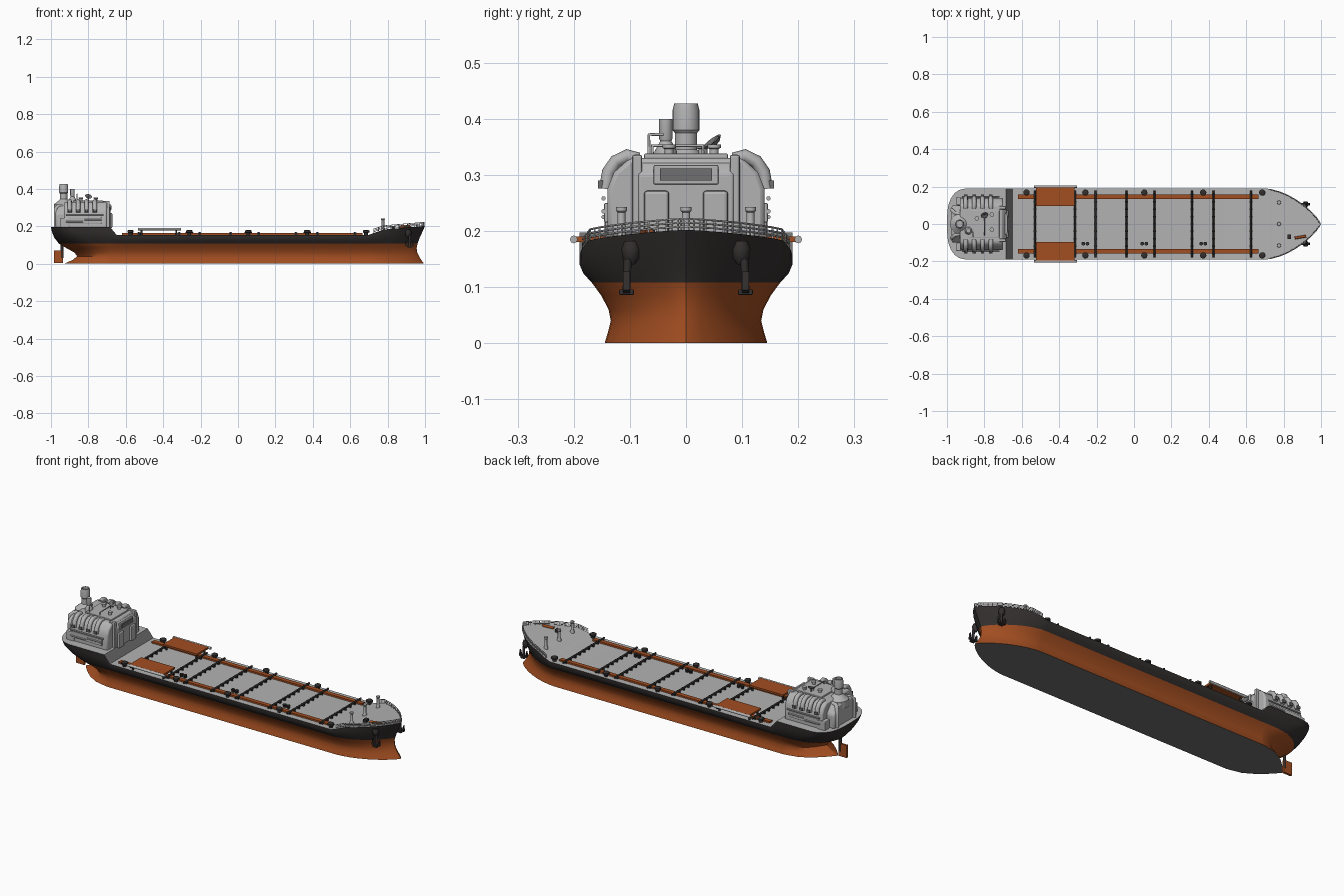
import bpy, bmesh, math
from mathutils import Vector

if "Cube" in bpy.data.objects:
    bpy.data.objects.remove(bpy.data.objects["Cube"])

def material(name, r, g, b):
    m = bpy.data.materials.new(name)
    m.diffuse_color = (r, g, b, 1)
    m.use_nodes = True
    m.node_tree.nodes["Principled BSDF"].inputs["Base Color"].default_value = m.diffuse_color
    return m

LIGHT = material("light grey", .45, .45, .45)
DARK = material("charcoal", .032, .028, .027)
ORANGE = material("rust orange", .36, .075, .015)
MID = material("mid grey", .16, .16, .16)

def make(name, bm, *mats, bevel=0, smooth=True):
    bmesh.ops.recalc_face_normals(bm, faces=bm.faces)
    me = bpy.data.meshes.new(name)
    bm.to_mesh(me)
    bm.free()
    ob = bpy.data.objects.new(name, me)
    bpy.context.collection.objects.link(ob)
    for m in mats:
        me.materials.append(m)
    if bevel:
        b = ob.modifiers.new("bevel", 'BEVEL')
        b.width, b.segments = bevel, 2
    if smooth:
        bpy.ops.object.select_all(action='DESELECT')
        ob.select_set(True)
        bpy.context.view_layer.objects.active = ob
        bpy.ops.object.shade_smooth_by_angle(angle=math.radians(35))
    return ob

def box(name, x, y, z, mat, bevel=0):
    bm = bmesh.new()
    bmesh.ops.create_cube(bm, size=1)
    for v in bm.verts:
        v.co = [(a[0] + a[1]) / 2 + c * (a[1] - a[0]) for a, c in zip((x, y, z), v.co)]
    return make(name, bm, mat, bevel=bevel, smooth=False)

def lathe(name, at, profile, mat, n=16):
    """Turned part: profile is (radius, height) pairs above the point at."""
    bm = bmesh.new()
    rings = [[bm.verts.new((at[0] + r * math.cos(k * math.tau / n), at[1] + r * math.sin(k * math.tau / n),
                            at[2] + h)) for k in range(n)] for r, h in profile]
    for a, b in zip(rings, rings[1:]):
        for k in range(n):
            bm.faces.new((a[k], a[(k + 1) % n], b[(k + 1) % n], b[k]))
    bm.faces.new(rings[0])
    bm.faces.new(rings[-1])
    return make(name, bm, mat)

def tube(name, paths, r, mat, res=2):
    cu = bpy.data.curves.new(name, 'CURVE')
    cu.dimensions, cu.bevel_depth, cu.bevel_resolution, cu.use_fill_caps = '3D', r, res, True
    for pts in paths:
        s = cu.splines.new('POLY')
        s.points.add(len(pts) - 1)
        for p, c in zip(s.points, pts):
            p.co = (*c, 1)
    cu.materials.append(mat)
    ob = bpy.data.objects.new(name, cu)
    bpy.context.collection.objects.link(ob)
    return ob

def prism(name, profile, place, d0, d1, mat, bevel=0):
    """Extrude a 2D profile between depths d0 and d1."""
    bm = bmesh.new()
    a, b = [[bm.verts.new(place(p, q, d)) for p, q in profile] for d in (d0, d1)]
    bm.faces.new(a)
    bm.faces.new(b)
    for k in range(len(a)):
        j = (k + 1) % len(a)
        bm.faces.new((a[k], a[j], b[j], b[k]))
    return make(name, bm, mat, bevel=bevel, smooth=bool(bevel))

# ---- Hull: lofted waterlines following the deck sheer ----
SHEER = [(-1, .197), (-.685, .197), (-.65, .155), (.70, .155), (.78, .183), (1, .202)]
def sheer(x):
    for (x0, z0), (x1, z1) in zip(SHEER, SHEER[1:]):
        if x <= x1:
            return z0 + (z1 - z0) * max(0, (x - x0) / (x1 - x0))
    return SHEER[-1][1]

# height (above .108: fraction to the deck), half width, stern x, stern length, stern fullness, bow x
LEVELS = [(0, .145, -.93, .23, 1, .995), (.02, .139, -.885, .19, 1, .98), (.04, .134, -.86, .165, 1, .968),
          (.06, .138, -.875, .18, .9, .958), (.085, .151, -.92, .2, .7, .955), (.108, .168, -.958, .2, .5, .96),
          (.35, .183, -.982, .16, .42, .972), (.7, .19, -.995, .12, .36, .987), (1, .19, -1, .1, .33, 1)]
STERN = [0, .02, .08, .2, .4, .65, 1]
BOW = [.1, .2667, .4, .55, .7, .82, .92, .97, 1]

def half_outline(level):
    h, w, xa, ls, p, xf = LEVELS[level]
    pts = [(xa + ls * t, w * (1 - (1 - t) ** 2) ** p) for t in STERN]
    pts += [(x, w) for x in (-.685, -.65, -.3, 0, .35, .70)]
    pts += [(.7 + (xf - .7) * t, w * (1 - t ** 1.7) ** .8) for t in BOW]
    return [(x, y, h if level < 6 else .108 + (sheer(x) - .108) * h) for x, y in pts]

bm = bmesh.new()
grid = []
for L in range(len(LEVELS)):
    right = [bm.verts.new(p) for p in half_outline(L)]
    left = [v if abs(v.co.y) < 1e-6 else bm.verts.new((v.co.x, -v.co.y, v.co.z)) for v in right]
    grid.append((right, left))
def face(vs, mat):
    vs = list(dict.fromkeys(vs))
    if len(vs) > 2:
        bm.faces.new(vs).material_index = mat
for L, (a, b) in enumerate(zip(grid, grid[1:])):
    for s in (0, 1):
        for i in range(len(a[s]) - 1):
            face((a[s][i], a[s][i + 1], b[s][i + 1], b[s][i]), 0 if L < 5 else 1)
for (r, l), is_deck in ((grid[0], False), (grid[-1], True)):
    for i in range(len(r) - 1):
        x = (r[i].co.x + r[i + 1].co.x) / 2
        face((r[i], r[i + 1], l[i + 1], l[i]), (3 if -.684 < x < -.651 else 2) if is_deck else 3)
make("hull", bm, ORANGE, DARK, LIGHT, MID)

# ---- Rudder ----
box("rudder", (-.985, -.935), (-.006, .006), (.003, .072), ORANGE)
tube("rudder_stock", [[(-.942, 0, .03), (-.942, 0, .13)]], .008, DARK)

# ---- Accommodation block ----
across = lambda y, z, x: (x, y, z)
sides = lambda x, z, y: (x, y, z)
sym = lambda pts: pts + [(-y, z) for y, z in reversed(pts)]
prism("deckhouse", sym([(.14, .19), (.14, .275), (.128, .305), (.1, .33)]), across, -.93, -.70, LIGHT, .008)
prism("deckhouse_front", [(-.71, .19), (-.71, .326), (-.70, .322), (-.683, .30), (-.683, .19)],
      sides, -.085, .085, LIGHT, .004)
prism("aft_house", sym([(.1, .19), (.1, .27), (.06, .315)]), across, -.975, -.92, LIGHT, .01)
box("bridge_roof", (-.88, -.72), (-.075, .075), (.328, .338), LIGHT, .003)
box("front_window_panel", (-.69, -.679), (-.058, .058), (.283, .318), LIGHT, .003)
box("front_window", (-.68, -.676), (-.046, .046), (.29, .311), MID)
for s in (-1, 1):
    ys = lambda a, b: tuple(sorted((s * a, s * b)))
    box("front_pillar", (-.72, -.686), ys(.078, .096), (.19, .336), LIGHT, .004)
    box("front_locker", (-.70, -.672), ys(.03, .075), (.19, .272), LIGHT, .006)
    box("side_panel", (-.91, -.73), ys(.136, .146), (.215, .25), LIGHT, .003)
    tube("side_rails", [[(x0, s * .147, z), (x1, s * .147, z)] for x0, x1, z in
                        ((-.92, -.83, .225), (-.82, -.73, .235), (-.92, -.72, .258))], .004, LIGHT)
    # curved ventilation ducts with dark mouths
    for x in (-.90, -.855, -.81, -.765):
        tube("vent_duct", [[(x, s * .085, .328), (x, s * .105, .334), (x, s * .125, .324),
                            (x, s * .138, .305), (x, s * .143, .275)]], .012, LIGHT)
        box("vent_mouth", (x - .009, x + .009), ys(.14, .157), (.276, .29), MID)
    tube("aft_pipe", [[(-.975, s * .075, .19), (-.975, s * .075, .295), (-.96, s * .06, .31), (-.92, s * .05, .31)]],
         .01, LIGHT)
    box("stern_locker", (-.95, -.90), ys(.10, .145), (.19, .245), LIGHT, .006)

# ---- Funnel, masts and dish ----
lathe("funnel", (-.932, 0, .3), [(.052, -.02), (.052, .018), (.03, .035), (.02, .045), (.02, .075), (.024, .08),
                                 (.024, .115), (.021, .127), (.016, .127), (.016, .115)], LIGHT, 20)
lathe("small_stack", (-.885, -.036, .33), [(.02, 0), (.02, .012), (.01, .03), (.012, .035), (.012, .07)], LIGHT)
tube("antenna_frame", [[(-.86, -.066, .33), (-.86, -.066, .372), (-.86, -.04, .372)],
                       [(-.80, -.06, .33), (-.80, -.06, .352), (-.80, .03, .352), (-.80, .03, .33)]], .003, LIGHT)
dish = lathe("dish", (0, 0, 0), [(.003, -.004), (.012, -.001), (.019, .006), (.017, .006), (.010, .002), (.002, 0)], MID)
dish.location, dish.rotation_euler = (-.80, .05, .356), (-.0 + math.radians(35), math.radians(15), 0)
tube("dish_stand", [[(-.80, .05, .33), (-.80, .05, .355)], [(-.80, .05, .356), (-.796, .058, .368)]], .003, MID)
for x, y in ((-.76, .05), (-.76, -.03), (-.84, .03)):
    lathe("roof_vent", (x, y, .33), [(.008, 0), (.008, .016), (.012, .018), (.012, .024)], LIGHT, 12)

# ---- Cargo deck ----
for s in (-1, 1):
    ys = lambda a, b: tuple(sorted((s * a, s * b)))
    box("deck_walkway", (-.62, .665), ys(.133, .157), (.15, .164), ORANGE)
    box("cargo_platform", (-.525, -.318), ys(.095, .203), (.18, .19), ORANGE)
    tube("platform_pipe", [[(-.535, s * .2, .185), (-.305, s * .2, .185)]], .007, LIGHT)
    tube("platform_legs", [[(x, s * y, .15), (x, s * y, .183)] for x in (-.515, -.33) for y in (.11, .18)], .005, DARK)
    for x in (-.575, -.26, .055, .37, .685):
        lathe("bollard", (x, s * .168, .15), [(.010, 0), (.010, .014), (.017, .018), (.017, .027), (.012, .03)], DARK, 12)
for x in (-.53, -.315, -.205, -.04, .11, .31, .425, .625):
    tube("cross_pipe", [[(x, -.18, .166), (x, .18, .166)]], .005, DARK)
    for k in range(-4, 5):
        box("pipe_foot", (x - .008, x + .008), (k * .04 - .004, k * .04 + .004), (.15, .167), DARK)
for x in (-.26, .055, .37):
    for dx in (-.011, .011):
        lathe("valve", (x + dx, -.105, .153), [(.008, 0), (.008, .012), (.010, .014), (.010, .018)], DARK, 10)

# ---- Bow fittings ----
for y in (-.115, 0, .115):
    lathe("bow_post", (.775, y, .175), [(.011, 0), (.011, .012), (.007, .02), (.007, .058), (.010, .061), (.010, .068)],
          LIGHT, 12)
rail = [Vector(p) for p in half_outline(8) if p[0] > .71]
rail = rail + [Vector((p.x, -p.y, p.z)) for p in reversed(rail[:-1])]
rail = [p - Vector((.004, math.copysign(.003, p.y), 0)) for p in rail]
tube("bow_rail", [[p + Vector((0, 0, h)) for p in rail] for h in (.006, .013, .02)], .0018, LIGHT, 1)
posts = [a.lerp(b, t) for a, b in zip(rail, rail[1:]) for t in (0, .5)]
tube("bow_rail_posts", [[p, p + Vector((0, 0, .02))] for p in posts], .0018, LIGHT, 1)
tube("anchor_winch", [[(.86, -.075, .197), (.92, -.065, .2)]], .007, ORANGE)
box("mooring_winch", (.82, .84), (-.08, -.055), (.18, .202), DARK)

# ---- Anchors hanging at the bow ----
for s in (-1, 1):
    ys = lambda a, b: tuple(sorted((s * a, s * b)))
    lathe("hawse_pipe", (.91, s * .098, .14), [(.006, 0), (.015, .012), (.017, .028), (.012, .042)], DARK, 12)
    tube("anchor_shank", [[(.918, s * .104, .15), (.918, s * .106, .095)]], .007, DARK)
    box("anchor_crown", (.905, .93), ys(.093, .119), (.086, .096), DARK, .002)
    for dx in (-.02, .02):
        prism("anchor_fluke", [(.918 + dx * .4, .088), (.918 + dx * 1.2, .095), (.918 + dx, .128), (.918 + dx * .6, .1)],
              sides, s * .1, s * .112, DARK)
